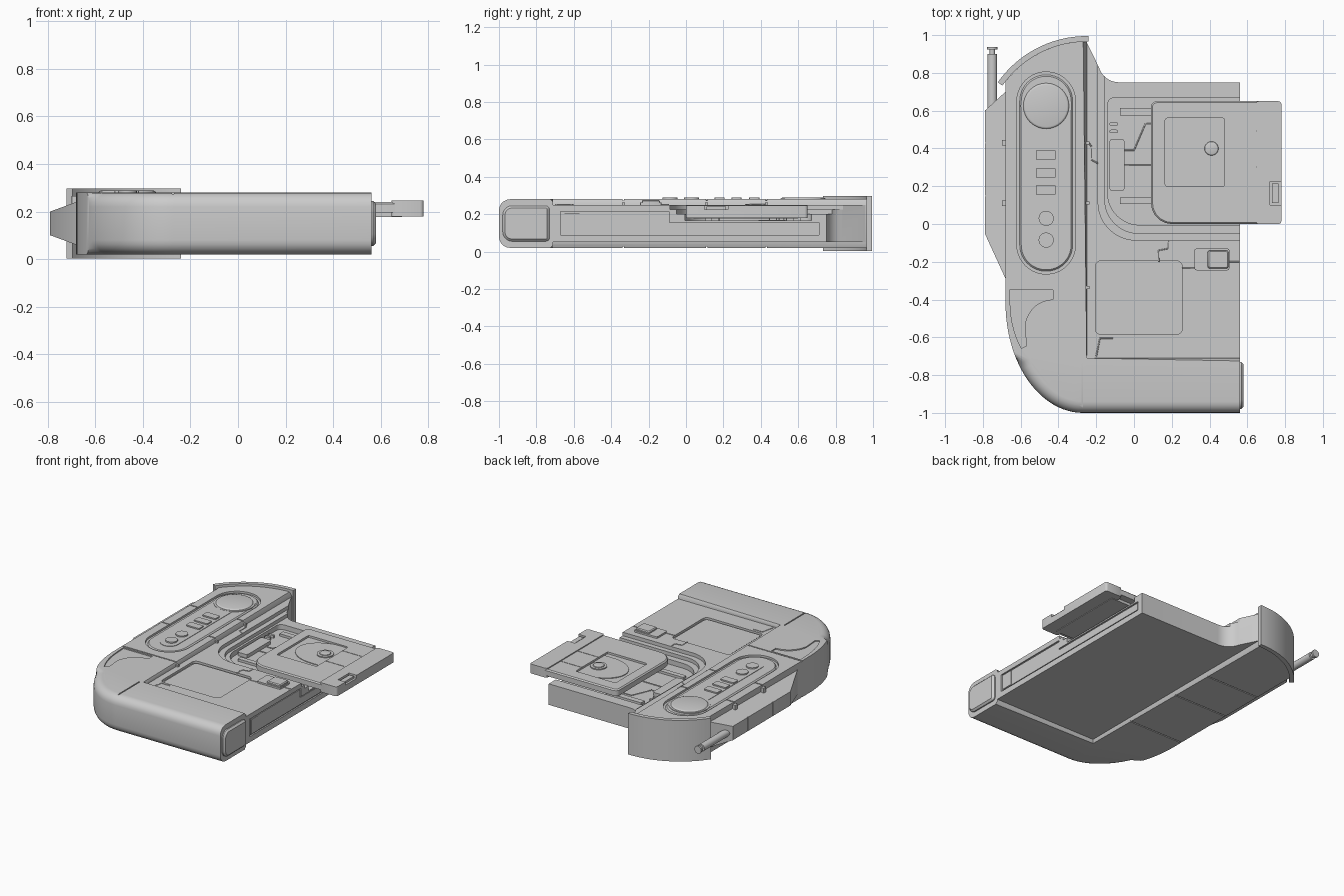
import bpy, bmesh
from math import sin, cos, pi, radians
from mathutils import Vector

old = bpy.data.objects.get("Cube")
if old:
    bpy.data.objects.remove(old)

grey = bpy.data.materials.new("plain grey")
grey.use_nodes = True
grey.diffuse_color = (0.6, 0.6, 0.6, 1)
grey.node_tree.nodes["Principled BSDF"].inputs["Base Color"].default_value = (0.6, 0.6, 0.6, 1)


def arc(cx, cy, rx, ry, a0, a1, n=12):
    angles = [radians(a0 + (a1 - a0) * i / n) for i in range(n + 1)]
    return [(cx + rx * cos(a), cy + ry * sin(a)) for a in angles]


def circle(cx, cy, r, n=32):
    return arc(cx, cy, r, r, 0, 360, n)[:-1]


def rrect(x0, y0, x1, y1, r=0.0, n=5):
    """Rounded rectangle, radii in the order front-left, front-right, back-right, back-left."""
    rs = r if isinstance(r, tuple) else (r,) * 4
    pts = []
    for i, (x, y, sx, sy) in enumerate([(x0, y0, 1, 1), (x1, y0, -1, 1), (x1, y1, -1, -1), (x0, y1, 1, -1)]):
        q = rs[i]
        pts += arc(x + sx * q, y + sy * q, q, q, 180 + 90 * i, 270 + 90 * i, n) if q else [(x, y)]
    return pts


def smooth(ob, angle=35):
    bpy.ops.object.select_all(action='DESELECT')
    ob.select_set(True)
    bpy.context.view_layer.objects.active = ob
    bpy.ops.object.shade_smooth_by_angle(angle=radians(angle))


def prism(name, pts, z0, z1, bevels=(), shape=None):
    """Extrude an outline; bevels are (edge test, width, segments) rules."""
    bm = bmesh.new()
    face = bm.faces.new([bm.verts.new((x, y, z0)) for x, y in pts])
    up = bmesh.ops.extrude_face_region(bm, geom=[face])["geom"]
    bmesh.ops.translate(bm, verts=[v for v in up if isinstance(v, bmesh.types.BMVert)], vec=(0, 0, z1 - z0))
    bmesh.ops.recalc_face_normals(bm, faces=bm.faces)
    for test, width, seg in bevels:
        edges = [e for e in bm.edges if test(*[v.co for v in e.verts])]
        bmesh.ops.bevel(bm, geom=edges, offset=width, segments=seg, profile=0.5, affect='EDGES')
    if shape:
        for v in bm.verts:
            shape(v.co)
    mesh = bpy.data.meshes.new(name)
    bm.to_mesh(mesh)
    bm.free()
    mesh.materials.append(grey)
    ob = bpy.data.objects.new(name, mesh)
    bpy.context.collection.objects.link(ob)
    smooth(ob)
    return ob


def level(a, b):
    return abs(a.z - b.z) < 1e-4


def top_edge(z):
    return lambda a, b: a.z > z and b.z > z


def cut(ob, cutters):
    """Subtract (outline, bottom, top) prisms from an object."""
    for pts, z0, z1 in cutters:
        tool = prism("cutter", pts, z0, z1)
        tool.hide_render = True
        mod = ob.modifiers.new("cut", 'BOOLEAN')
        mod.operation, mod.solver, mod.object = 'DIFFERENCE', 'EXACT', tool
        bpy.context.view_layer.objects.active = ob
        bpy.ops.object.modifier_apply(modifier=mod.name)
        bpy.data.objects.remove(tool)
    smooth(ob)


def line(name, pts, z, r=0.004):
    """Thin raised trace along a path."""
    cu = bpy.data.curves.new(name, 'CURVE')
    cu.dimensions, cu.bevel_depth, cu.bevel_resolution = '3D', r, 1
    sp = cu.splines.new('POLY')
    sp.points.add(len(pts) - 1)
    for p, (x, y) in zip(sp.points, pts):
        p.co = (x, y, z, 1)
    cu.materials.append(grey)
    bpy.context.collection.objects.link(bpy.data.objects.new(name, cu))


# Thick side column joined with the rounded front bar
outline = [(0.56, -1), (0.56, -0.71), (-0.25, -0.71), (-0.25, 0.965)]
outline += arc(-0.25, 0.42, 0.545, 0.545, 92, 142, 14)
outline += arc(-0.27, -0.42, 0.41, 0.58, 180, 270, 24)
column = prism("column_and_front_bar", outline, 0.02, 0.28, [
    (lambda a, b: level(a, b) and max(a.y, b.y) < -0.45 and (min(a.y, b.y) < -0.73)
     and not (a.x > 0.5 and b.x > 0.5), 0.06, 5),
    (lambda a, b: level(a, b) and min(a.x, b.x) > -0.26 and max(a.x, b.x) < -0.24, 0.025, 1),
    (lambda a, b: level(a, b) and min(a.y, b.y) > -0.72 and max(a.y, b.y) < -0.70, 0.015, 1)])
grooves = [(rrect(-0.62, -0.265, -0.31, 0.805, 0.154, 10), 0.266, 0.3)]
for y in (-0.335, 0.11, 0.43):
    grooves += [(rrect(-0.8, y - 0.004, -0.2, y + 0.004), z, z + 0.06) for z in (0.274, -0.034)]
grooves += [(rrect(-0.278, -1.1, -0.27, -0.72), 0.274, 0.3)]
# Crescent inlay near the rounded corner
crescent = [(-0.43, -0.35), (-0.66, -0.35)] + arc(-0.27, -0.42, 0.385, 0.45, 185, 212, 6)
crescent += [(-0.57, -0.645)] + arc(-0.43, -0.56, 0.15, 0.16, 170, 90, 8)
grooves += [(crescent, 0.272, 0.3)]
cut(column, grooves)

# Control island inside the oval
prism("oval_island", rrect(-0.605, -0.25, -0.325, 0.79, 0.139, 10), 0.25, 0.276, [(top_edge(0.275), 0.008, 1)])
prism("button_strip", rrect(-0.525, -0.17, -0.4, 0.55, 0.06), 0.25, 0.279)
prism("dial_rim", circle(-0.465, 0.625, 0.135), 0.25, 0.28)
prism("dial", circle(-0.465, 0.625, 0.122), 0.25, 0.288, [(top_edge(0.287), 0.012, 3)])
for i, y in enumerate((0.365, 0.27, 0.18)):
    prism(f"square_button_{i + 1}", rrect(-0.52, y - 0.027, -0.415, y + 0.027, 0.008, 2), 0.25, 0.288)
for i, y in enumerate((0.03, -0.085)):
    prism(f"round_button_{i + 1}", circle(-0.465, y, 0.04, 20), 0.25, 0.288)

# Curved guard round the back corner
guard = arc(-0.25, 0.42, 0.575, 0.575, 89, 145, 20) + arc(-0.25, 0.42, 0.545, 0.545, 145, 89, 20)
prism("curved_guard", guard, 0.003, 0.297)

# Tapered side housing
def taper(co):
    if co.x < -0.75:
        co.z = 0.15 + (co.z - 0.15) * 0.55

housing = prism("side_housing", [(-0.66, -0.32), (-0.68, -0.29), (-0.79, -0.05), (-0.79, 0.6),
                                 (-0.68, 0.7), (-0.66, 0.7)], 0.06, 0.24, shape=taper)
cut(housing, [(rrect(-0.9, y - 0.004, -0.786, y + 0.004), 0, 0.3) for y in (0.15, 0.43)])
for i, y in enumerate((0.11, 0.43)):
    prism(f"side_clip_{i + 1}", rrect(-0.7, y - 0.015, -0.67, y + 0.015, 0.006, 2), 0.22, 0.265)

# Antenna: stacked cylinders lying along y
for i, (r, y0, y1) in enumerate([(0.026, 0.55, 0.9), (0.014, 0.9, 0.93), (0.027, 0.925, 0.938)]):
    rod = prism(f"antenna_{i + 1}", circle(0, 0, r, 20), -y1, -y0)
    rod.rotation_euler = (pi / 2, 0, 0)
    rod.location = (-0.75, 0, 0.15)

# Deck with stepped tray bay
deck_outline = [(-0.3, -0.75), (0.56, -0.75), (0.56, 0.75)]
deck_outline += arc(-0.08, 0.86, 0.11, 0.11, 270, 195, 8) + [(-0.25, 0.96), (-0.3, 0.96)]
deck = prism("deck", deck_outline, 0.05, 0.25)
cut(deck, [
    (rrect(-0.19, -0.085, 0.7, 1.1, (0.2, 0, 0, 0), 12), 0.225, 0.3),
    (rrect(-0.155, -0.05, 0.7, 1.1, (0.18, 0, 0, 0), 12), 0.2, 0.3),
    (rrect(-0.14, -0.005, 0.7, 0.67, (0.17, 0, 0, 0.04), 12), 0.165, 0.3),
    (rrect(-0.205, -0.585, 0.255, -0.195, 0.03), 0.235, 0.3),
    (rrect(0.55, -0.67, 0.6, -0.09), 0.09, 0.215),
    (rrect(0.55, -0.1, 0.6, 0.71), 0.09, 0.155)])
prism("screen", rrect(-0.193, -0.575, 0.245, -0.207, 0.025), 0.22, 0.241)
prism("side_panel_front", rrect(0.54, -0.66, 0.556, -0.095), 0.098, 0.207)
prism("side_panel_back", rrect(0.54, -0.1, 0.556, 0.70), 0.098, 0.148)
prism("side_port", rrect(0.54, -0.65, 0.56, -0.57), 0.1, 0.205)
for i, y in enumerate((-0.335, 0.11, 0.43)):
    prism(f"rim_clip_{i + 1}", rrect(-0.255, y - 0.008, -0.235, y + 0.008), 0.24, 0.262)

# End cap of the front bar, built flat then stood up
cap = prism("end_cap", rrect(-0.98, 0.055, -0.73, 0.245, (0.05, 0.02, 0.02, 0.05)), 0.5, 0.58,
            [(top_edge(0.57), 0.012, 1)], shape=lambda co: setattr(co, "xyz", Vector((co.z, co.x, co.y))))

# Latch block on the deck
prism("latch_base", rrect(0.32, -0.245, 0.505, -0.13, 0.01, 2), 0.24, 0.262)
prism("latch_knob", rrect(0.39, -0.235, 0.5, -0.14, 0.01, 2), 0.25, 0.277, [(top_edge(0.276), 0.006, 1)])

# Bay fittings
prism("socket", rrect(-0.13, 0.175, -0.05, 0.45, 0.015, 2), 0.15, 0.19)
for i, y in enumerate((0.49, 0.53)):
    prism(f"pin_{i + 1}", rrect(-0.13, y - 0.009, -0.085, y + 0.009, 0.008, 2), 0.15, 0.185)
for i, (y0, y1) in enumerate([(0.575, 0.615), (0.105, 0.14)]):
    prism(f"rail_stop_{i + 1}", rrect(-0.075, y0, 0.2, y1), 0.15, 0.182)
line("bay_trace_back", [(-0.05, 0.39), (0, 0.39), (0.06, 0.53), (0.2, 0.53)], 0.166)
line("bay_trace_front", [(-0.05, 0.31), (0.2, 0.31)], 0.166)
line("rim_trace", [(-0.24, 0.43), (-0.225, 0.41), (-0.225, 0.34), (-0.19, 0.32)], 0.25)
line("deck_trace", [(0.18, -0.09), (0.18, -0.13), (0.13, -0.14), (0.13, -0.2)], 0.25)
line("latch_trace", [(0.255, -0.235), (0.32, -0.235)], 0.25)
line("latch_trace_side", [(0.505, -0.2), (0.555, -0.2)], 0.25)
line("screen_trace", [(-0.11, -0.605), (-0.18, -0.605), (-0.2, -0.7)], 0.25)

# Sliding tray with disc well
tray = prism("tray", rrect(0.09, 0.0, 0.66, 0.65, (0.11, 0.0, 0.0, 0.03)), 0.195, 0.24,
             [(top_edge(0.239), 0.008, 1)])
cut(tray, [(rrect(0.165, 0.2, 0.48, 0.56, 0.01, 2), 0.226, 0.3),
           (rrect(0.48, 0.3, 0.65, 0.304), 0.234, 0.3),
           (rrect(0.48, 0.49, 0.65, 0.494), 0.234, 0.3)])
prism("disc", arc(0.41, 0.4, 0.21, 0.16, 90, 270, 24) + [(0.475, 0.24), (0.475, 0.56)], 0.22, 0.231)
prism("hub", circle(0.41, 0.4, 0.055), 0.22, 0.238)
prism("spindle", circle(0.41, 0.4, 0.037), 0.22, 0.245, [(top_edge(0.244), 0.006, 2)])
prism("tray_slide", rrect(0.2, 0.04, 0.69, 0.6), 0.176, 0.2)
handle = prism("tray_handle", rrect(0.645, 0.0, 0.78, 0.65, 0.015, 3), 0.18, 0.247)
cut(handle, [(rrect(0.72, 0.1, 0.8, 0.225), 0.225, 0.3)])
prism("handle_catch", rrect(0.73, 0.11, 0.765, 0.215), 0.2, 0.24)
